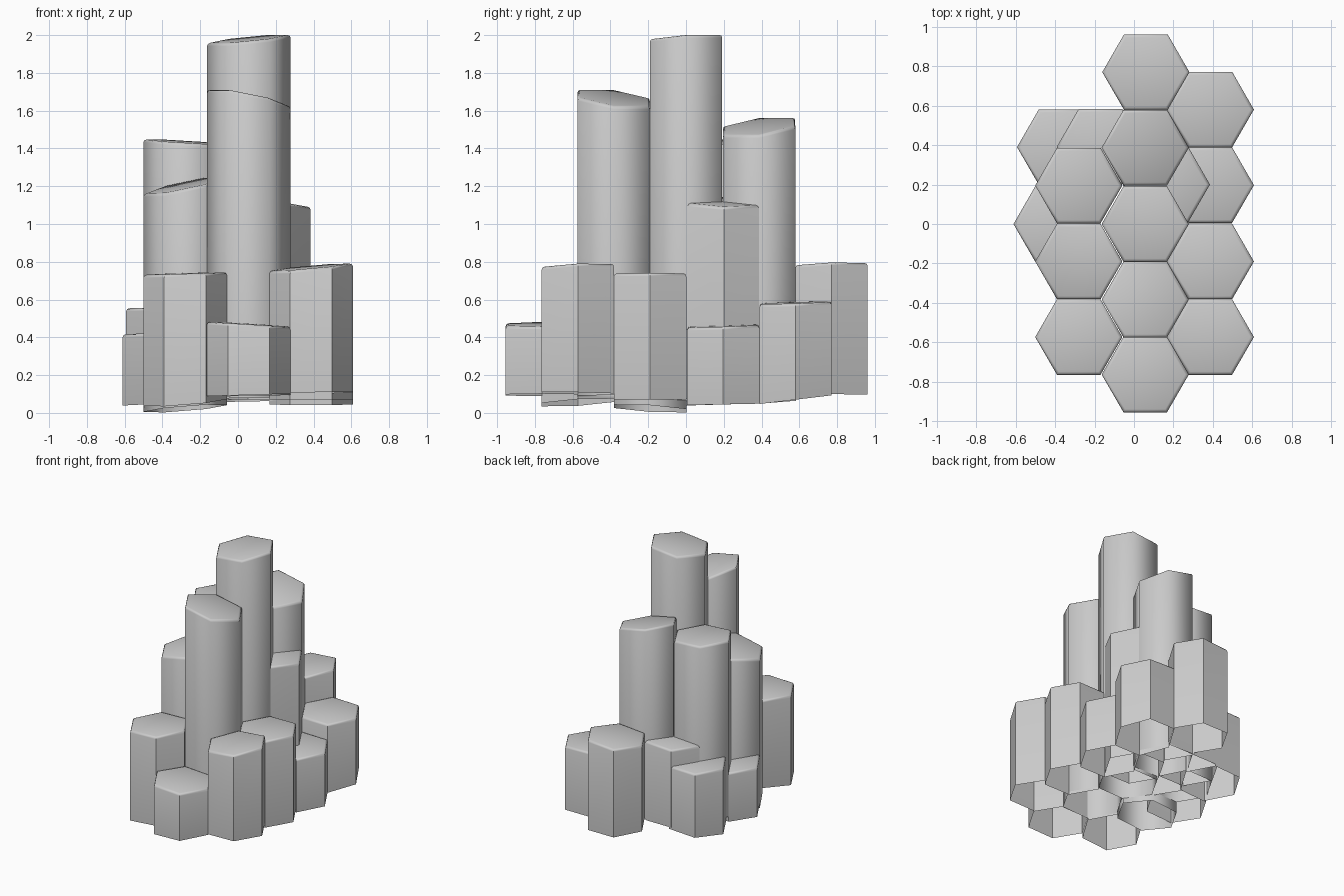
import bpy, bmesh
from math import cos, sin, pi, radians

if "Cube" in bpy.data.objects:
    bpy.data.objects.remove(bpy.data.objects["Cube"])

R = 0.221       # hexagon corner radius
BEVEL = 0.016


def column(name, x, y, top, bottom, smooth_angle):
    """Open-bottomed hexagonal column; top and bottom are (height, slope in x, slope in y)."""
    bm = bmesh.new()
    rings = []
    for z, gx, gy in (bottom, top):
        ring = []
        for i in range(6):
            dx, dy = R * cos(i * pi / 3), R * sin(i * pi / 3)
            ring.append(bm.verts.new((dx, dy, z + gx * dx + gy * dy)))
        rings.append(ring)
    low, high = rings
    for i in range(6):
        j = (i + 1) % 6
        bm.faces.new((low[i], low[j], high[j], high[i]))
    cap = bm.faces.new(high)
    # Worn rim around the cap
    bmesh.ops.bevel(bm, geom=list(cap.edges), offset=BEVEL,
                    segments=2, profile=0.5, affect='EDGES')
    mesh = bpy.data.meshes.new(name)
    bm.to_mesh(mesh)
    bm.free()
    obj = bpy.data.objects.new(name, mesh)
    obj.location = (x, y, 0)
    bpy.context.collection.objects.link(obj)
    bpy.ops.object.select_all(action='DESELECT')
    obj.select_set(True)
    bpy.context.view_layer.objects.active = obj
    bpy.ops.object.shade_smooth_by_angle(angle=radians(smooth_angle))


# Tall inner columns with softened sides
tall = [
    (0.057, 0.0, (1.98, 0.10, 0.06), (0.07, 0.02, -0.05)),
    (0.057, -0.383, (1.668, -0.20, -0.118), (0.09, 0.02, 0)),
    (0.057, 0.387, (1.518, -0.21, 0.12), (0.09, 0, 0.03)),
    (-0.28, 0.195, (1.435, -0.06, 0.03), (0.09, 0.03, 0)),
    (-0.28, -0.19, (1.205, 0.21, 0.10), (0.023, 0.08, -0.06)),
]
for i, spec in enumerate(tall):
    column(f"tall_column_{i + 1}", *spec, smooth_angle=65)

# Short crisp columns around the outside
short = [
    (0.164, 0.2, (1.118, -0.13, -0.03), (0.07, 0, 0)),
    (0.057, -0.763, (0.47, -0.06, 0.01), (0.095, 0.03, 0)),
    (-0.28, -0.573, (0.738, 0.03, 0.01), (0.055, 0.08, 0.06)),
    (0.387, -0.573, (0.772, 0.09, 0.04), (0.105, 0.02, -0.02)),
    (0.387, -0.19, (0.738, 0.01, 0), (0.07, 0, 0)),
    (0.387, 0.197, (0.46, -0.02, 0.03), (0.045, 0, 0.02)),
    (0.387, 0.58, (0.583, -0.02, 0.03), (0.07, 0.0, 0.12)),
    (0.06, 0.77, (0.78, 0.08, 0.03), (0.10, 0, -0.02)),
    (-0.17, 0.392, (0.69, 0.06, 0.03), (0.09, 0, 0)),
    (-0.372, 0.39, (0.56, 0.03, 0), (0.06, 0.05, 0.05)),
    (-0.39, 0.0, (0.425, 0.04, 0), (0.05, 0.05, 0)),
]
for i, spec in enumerate(short):
    column(f"short_column_{i + 1}", *spec, smooth_angle=50)
